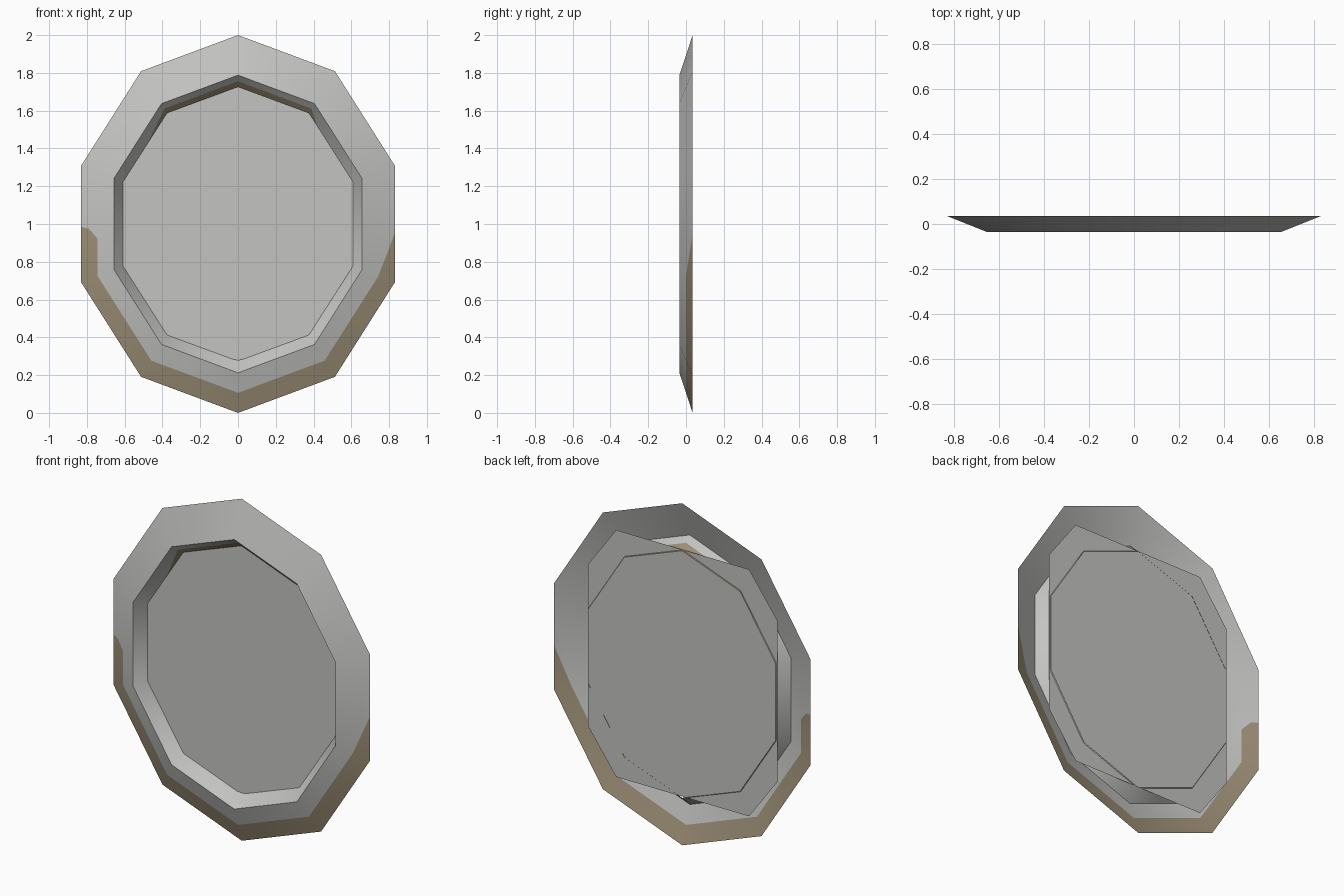
import bpy, bmesh, math
from mathutils import Vector

cube = bpy.data.objects.get("Cube")
if cube:
    bpy.data.objects.remove(cube, do_unlink=True)


def material(name, rgb):
    m = bpy.data.materials.new(name)
    m.use_nodes = True
    m.diffuse_color = (*rgb, 1)
    m.node_tree.nodes["Principled BSDF"].inputs["Base Color"].default_value = (*rgb, 1)
    return m


grey = material("grey", (0.55, 0.55, 0.535))
brown = material("worn brown", (0.34, 0.28, 0.185))


def finish(name, bm, mats):
    for f in bm.faces:
        f.normal_update()
        if f.normal.y > 0:
            f.normal_flip()
    mesh = bpy.data.meshes.new(name)
    bm.to_mesh(mesh)
    bm.free()
    obj = bpy.data.objects.new(name, mesh)
    bpy.context.collection.objects.link(obj)
    for m in mats:
        mesh.materials.append(m)
    return obj


# Frame: ten-sided oval rings (x radius, z radius, y) from outer rim to inner lip
SIDES = 10
OUTER, RIDGE, LIP = (0.873, 1.0, 0.035), (0.689, 0.788, -0.035), (0.636, 0.7225, 0.035)


def halfway(a, b):
    return tuple((p + q) / 2 for p, q in zip(a, b))


rings = [OUTER, halfway(OUTER, RIDGE), RIDGE, halfway(RIDGE, LIP), LIP]
bm = bmesh.new()
loops = []
for rx, rz, y in rings:
    angles = [math.tau * k / SIDES for k in range(SIDES)]
    loops.append([bm.verts.new((rx * math.sin(a), y, 1 + rz * math.cos(a))) for a in angles])
faces = {}
for band, (a, b) in enumerate(zip(loops, loops[1:])):
    for k in range(SIDES):
        n = (k + 1) % SIDES
        faces[band, k] = bm.faces.new((a[k], a[n], b[n], b[k]))

# Worn paint: lower outer rim and upper inner lip
RIM, WALL = 0, 3
for key in [(RIM, k) for k in (3, 4, 5, 6)] + [(WALL, 9), (WALL, 0)]:
    faces[key].material_index = 1

# Ends of the worn areas: the face is cut along each line, paint lies to its right
ends = [
    (RIM, 2, [((0.745, 0.73), (0.83, 0.95))]),
    (RIM, 7, [((-0.83, 0.985), (-0.79, 0.975)), ((-0.79, 0.975), (-0.75, 0.93))]),
    (WALL, 8, [((-0.48, 1.425), (-0.39, 1.61))]),
    (WALL, 1, [((0.39, 1.61), (0.42, 1.515))]),
]
for band, side, lines in ends:
    pieces = [faces[band, side]]
    planes = []
    for (px, pz), (qx, qz) in lines:
        point, normal = Vector((px, 0, pz)), Vector((qz - pz, 0, px - qx)).normalized()
        planes.append((point, normal))
        geom = set(pieces)
        for f in pieces:
            geom.update(f.edges, f.verts)
        cut = bmesh.ops.bisect_plane(bm, geom=list(geom), dist=0.002,
                                     plane_co=point, plane_no=normal)
        pieces = [g for g in cut["geom"] if isinstance(g, bmesh.types.BMFace)]
    for f in pieces:
        c = f.calc_center_median()
        f.material_index = int(all((c - p).dot(n) > 0 for p, n in planes))

frame = finish("frame", bm, [grey, brown])
bpy.ops.object.select_all(action="DESELECT")
frame.select_set(True)
bpy.context.view_layer.objects.active = frame
bpy.ops.object.shade_smooth_by_angle(angle=math.radians(35))

# Flat panel with cut corners, set just inside the back of the frame
bm = bmesh.new()
quarter = [(0.43, 0.722), (0.613, 0.472)]
outline = quarter + [(x, -z) for x, z in quarter[::-1]]
outline += [(-x, -z) for x, z in outline]
bm.faces.new([bm.verts.new((x, 0.031, 1.005 + z)) for x, z in outline])
finish("panel", bm, [grey])
